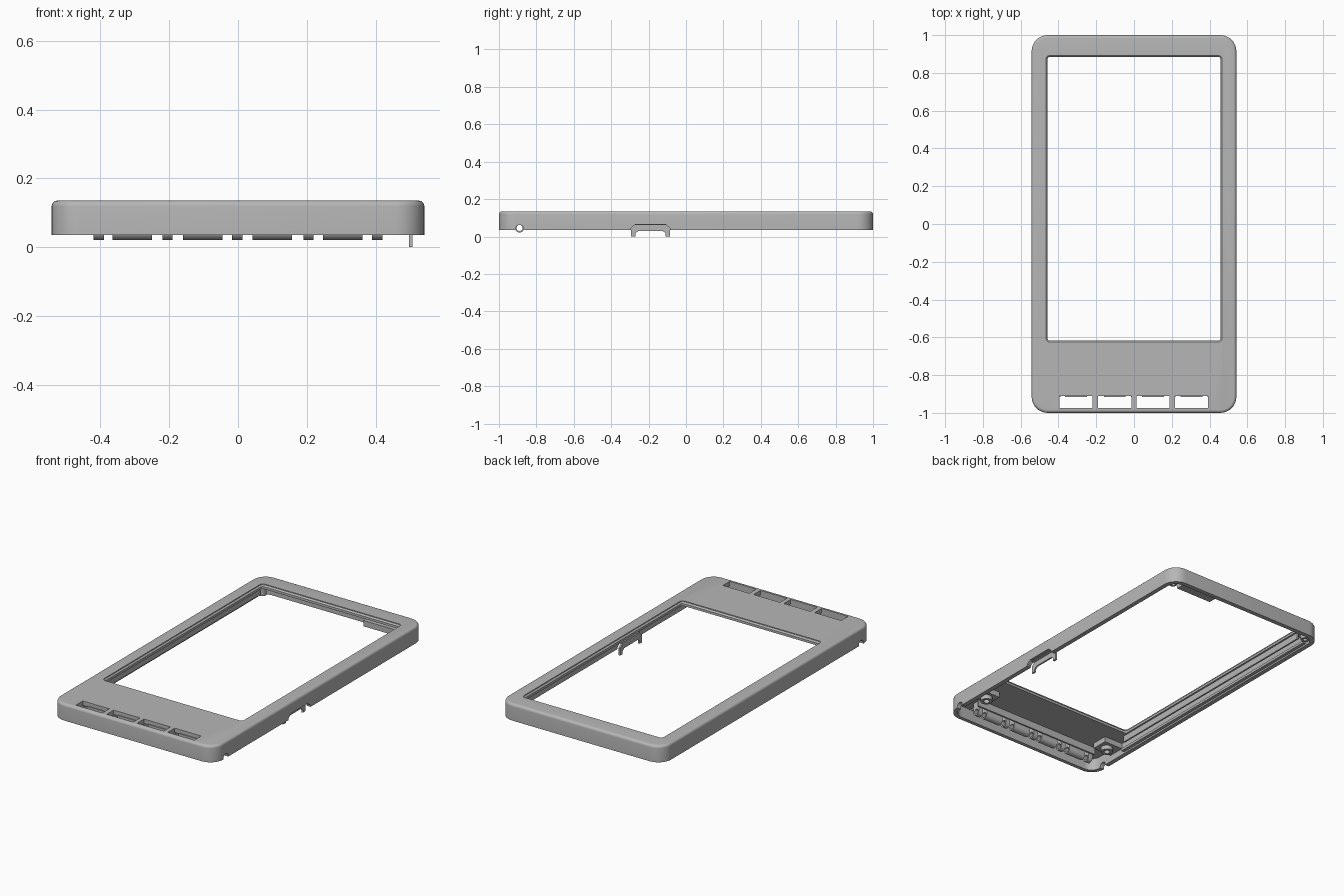
import bpy, bmesh, math
from mathutils import Matrix

cube = bpy.data.objects.get("Cube")
if cube:
    bpy.data.objects.remove(cube, do_unlink=True)

grey = bpy.data.materials.new("warm_grey_plastic")
grey.use_nodes = True
colour = (0.47, 0.47, 0.47, 1)
grey.diffuse_color = colour
grey.node_tree.nodes["Principled BSDF"].inputs["Base Color"].default_value = colour


def finish(bm, name):
    bmesh.ops.recalc_face_normals(bm, faces=bm.faces)
    mesh = bpy.data.meshes.new(name)
    bm.to_mesh(mesh)
    bm.free()
    obj = bpy.data.objects.new(name, mesh)
    obj.data.materials.append(grey)
    bpy.context.collection.objects.link(obj)
    return obj


def box(name, x0, x1, y0, y1, z0, z1):
    bm = bmesh.new()
    size = Matrix.Diagonal((x1 - x0, y1 - y0, z1 - z0, 1))
    centre = Matrix.Translation(((x0 + x1) / 2, (y0 + y1) / 2, (z0 + z1) / 2))
    bmesh.ops.create_cube(bm, size=1, matrix=centre @ size)
    return finish(bm, name)


def cylinder(name, centre, radius, depth, along_x=False):
    bm = bmesh.new()
    turn = Matrix.Rotation(math.pi / 2, 4, 'Y') if along_x else Matrix()
    bmesh.ops.create_cone(bm, cap_ends=True, segments=24, radius1=radius, radius2=radius,
                          depth=depth, matrix=Matrix.Translation(centre) @ turn)
    return finish(bm, name)


def loft(name, rings, half_x, y0, y1, radius):
    """Stack rounded rectangles; each ring is (inset, z)."""
    bm = bmesh.new()
    loops = []
    for inset, z in rings:
        r = max(radius - inset, 0.004)
        hx, hy, cy = half_x - inset, (y1 - y0) / 2 - inset, (y0 + y1) / 2
        loop = []
        for k, (sx, sy) in enumerate(((1, 1), (-1, 1), (-1, -1), (1, -1))):
            for i in range(9):
                a = math.pi / 2 * (k + i / 8)
                loop.append(bm.verts.new((sx * (hx - r) + r * math.cos(a),
                                          cy + sy * (hy - r) + r * math.sin(a), z)))
        loops.append(loop)
    for low, high in zip(loops, loops[1:]):
        for i in range(len(low)):
            j = (i + 1) % len(low)
            bm.faces.new((low[i], low[j], high[j], high[i]))
    bm.faces.new(loops[0])
    bm.faces.new(loops[-1])
    return finish(bm, name)


def prism_x(name, profile, x0, x1):
    """Extrude a (y, z) outline along x."""
    bm = bmesh.new()
    face = bm.faces.new([bm.verts.new((x0, y, z)) for y, z in profile])
    new = bmesh.ops.extrude_face_region(bm, geom=[face])["geom"]
    verts = [v for v in new if isinstance(v, bmesh.types.BMVert)]
    bmesh.ops.translate(bm, verts=verts, vec=(x1 - x0, 0, 0))
    return finish(bm, name)


def cut(obj, cutter):
    cutter.hide_render = True
    mod = obj.modifiers.new("cut", 'BOOLEAN')
    mod.operation, mod.solver, mod.object = 'DIFFERENCE', 'EXACT', cutter
    bpy.context.view_layer.objects.active = obj
    bpy.ops.object.modifier_apply(modifier=mod.name)
    bpy.data.objects.remove(cutter, do_unlink=True)


def smooth(obj):
    bpy.ops.object.select_all(action='DESELECT')
    obj.select_set(True)
    bpy.context.view_layer.objects.active = obj
    bpy.ops.object.shade_smooth_by_angle(angle=math.radians(35))


RIM, UNDER, TOP = 0.035, 0.108, 0.135
PIN_Y, PIN_Z = -0.89, 0.046

# Outer shell with rounded top edge, hollow underneath
fillet = 0.016
rings = [(0, RIM)]
for i in range(6):
    a = math.pi / 2 * i / 5
    rings.append((fillet * (1 - math.cos(a)), TOP - fillet + fillet * math.sin(a)))
shell = loft("front_shell", rings, 0.542, -1, 1, 0.085)
cut(shell, loft("cavity", [(0, 0), (0, UNDER)], 0.515, -0.978, 0.973, 0.06))

# Screen window with a bevelled rim
cut(shell, loft("window", [(0.008, 0.05), (0.008, 0.122), (0, 0.13), (0, 0.2)],
                0.466, -0.626, 0.893, 0.022))

# Four key slots
key_centres = [-0.307, -0.102, 0.1, 0.304]
for x in key_centres:
    cut(shell, box("slot", x - 0.088, x + 0.088, -0.975, -0.91, 0.05, 0.2))

# Side notches for the hinge pin and the clip
cut(shell, cylinder("pin_notch", (0, PIN_Y, PIN_Z - 0.006), 0.022, 1.3, True))
arch = [(-0.295, 0), (-0.295, 0.045), (-0.27, 0.065), (-0.11, 0.065), (-0.085, 0.045), (-0.085, 0)]
cut(shell, prism_x("clip_notch", arch, 0.507, 0.6))
smooth(shell)

# Arched side clip
inner = [(-0.11, 0), (-0.11, 0.018), (-0.125, 0.03), (-0.255, 0.03), (-0.27, 0.018), (-0.27, 0)]
prism_x("side_clip", arch + inner, 0.498, 0.508)
box("clip_shelf", 0.498, 0.53, -0.275, -0.105, 0.062, 0.07)

# Hinge knuckles: long ones behind each key, short ones between keys
knuckles = [(x, 0.115) for x in key_centres] + [(x, 0.03) for x in (-0.405, -0.205, -0.002, 0.205, 0.405)]
outline = [(PIN_Y - 0.025, UNDER + 0.005)]
for i in range(13):
    a = math.pi * (1 + i / 12)
    outline.append((PIN_Y + 0.025 * math.cos(a), PIN_Z + 0.025 * math.sin(a)))
outline.append((PIN_Y + 0.025, UNDER + 0.005))
for x, width in knuckles:
    knuckle = prism_x("hinge_knuckle", outline, x - width / 2, x + width / 2)
    cut(knuckle, cylinder("pin_hole", (x, PIN_Y, PIN_Z), 0.016, 0.3, True))
    smooth(knuckle)

# Divider wall behind the hinge
box("divider_wall", -0.43, 0.43, -0.866, -0.856, 0.065, UNDER + 0.005)

# Screw blocks and corner posts on both sides
for side in (-1, 1):
    xs = sorted((side * 0.39, side * 0.52))
    box("screw_block", *xs, -0.82, -0.72, 0.075, UNDER + 0.005)
    for name, x, y, r, low in (("screw_boss", 0.445, -0.77, 0.034, 0.05),
                               ("corner_post", 0.488, 0.925, 0.024, 0.05)):
        post = cylinder(name, (side * x, y, (low + 0.113) / 2), r, 0.113 - low)
        cut(post, cylinder("screw_hole", (side * x, y, low), r * 0.5, 0.08))
        smooth(post)

# Long guide rails along the right wall and a catch on the back wall
box("guide_rail", -0.478, -0.468, -0.65, 0.88, 0.07, UNDER + 0.005)
box("guide_ledge", -0.52, -0.495, -0.7, 0.9, 0.045, 0.06)
box("back_catch", 0.2, 0.44, 0.905, 0.975, 0.05, 0.085)
